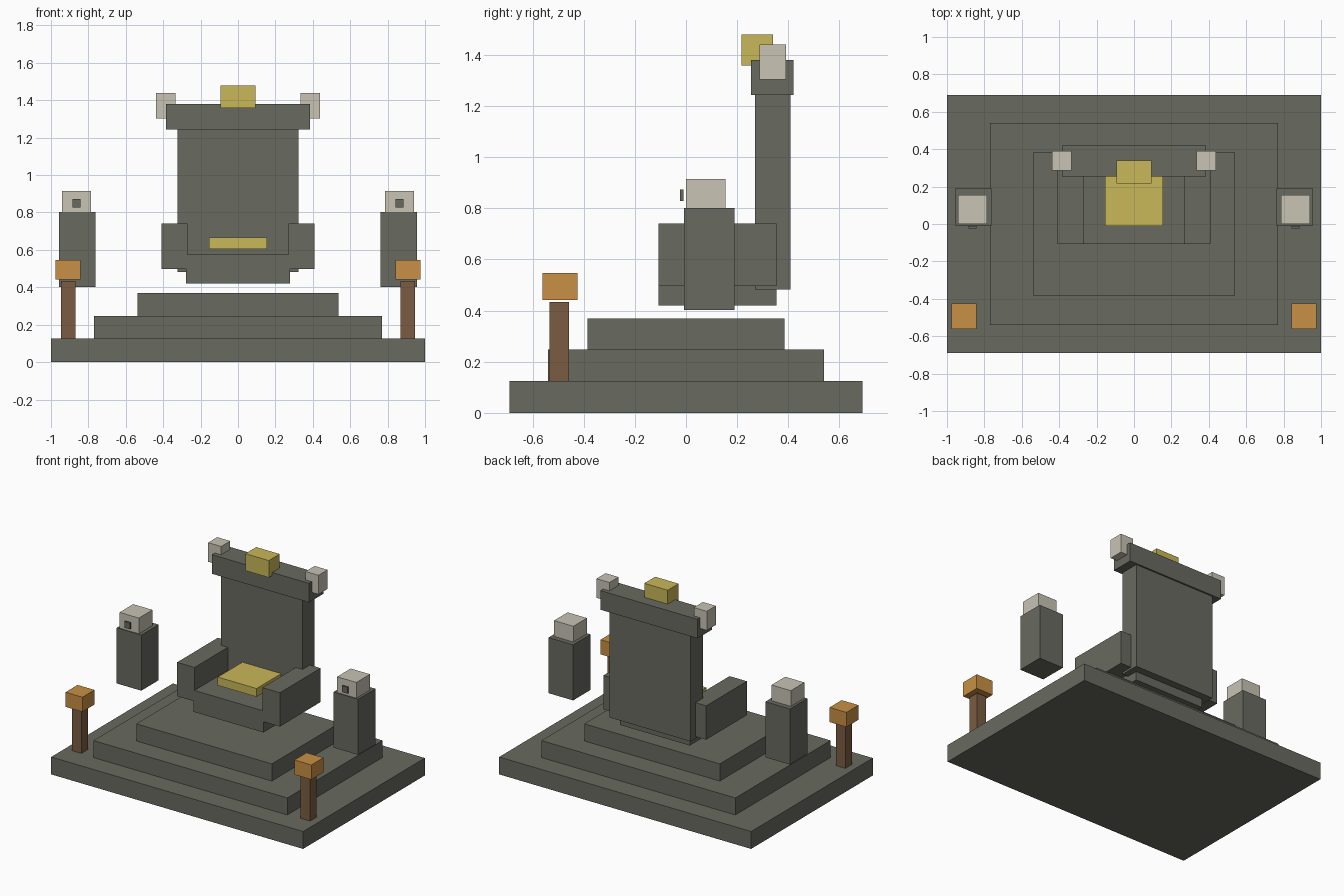
import bpy

default = bpy.data.objects.get("Cube")
if default:
    bpy.data.objects.remove(default, do_unlink=True)


def material(name, rgb):
    m = bpy.data.materials.new(name)
    m.use_nodes = True
    m.diffuse_color = (*rgb, 1)
    m.node_tree.nodes["Principled BSDF"].inputs["Base Color"].default_value = (*rgb, 1)
    return m


stone = material("grey_stone", (0.138, 0.144, 0.114))
gold = material("dull_gold", (0.584, 0.479, 0.098))
bone = material("pale_bone", (0.578, 0.546, 0.462))
flame = material("orange_flame", (0.578, 0.279, 0.060))
wood = material("brown_wood", (0.195, 0.107, 0.054))


def box(name, mat, x, y, z):
    """Box spanning the given (low, high) range on each axis."""
    spans = (x, y, z)
    bpy.ops.mesh.primitive_cube_add(size=1, location=[(a + b) / 2 for a, b in spans])
    ob = bpy.context.object
    ob.name = name
    ob.scale = [b - a for a, b in spans]
    bpy.ops.object.transform_apply(location=False, rotation=False, scale=True)
    ob.data.materials.append(mat)


def centred(name, mat, half, y, z):
    box(name, mat, (-half, half), y, z)


def pair(name, mat, x, y, z):
    box("left_" + name, mat, x, y, z)
    box("right_" + name, mat, (-x[1], -x[0]), y, z)


# Stepped platform
centred("lower_step", stone, 1.0, (-0.69, 0.69), (0, 0.125))
centred("middle_step", stone, 0.77, (-0.54, 0.54), (0.125, 0.247))
centred("upper_step", stone, 0.538, (-0.385, 0.385), (0.247, 0.37))

# Throne
centred("seat", stone, 0.278, (-0.108, 0.354), (0.42, 0.575))
pair("armrest", stone, (0.27, 0.408), (-0.108, 0.354), (0.497, 0.74))
centred("backrest", stone, 0.323, (0.27, 0.408), (0.482, 1.25))
centred("backrest_cap", stone, 0.385, (0.255, 0.42), (1.243, 1.38))
centred("cushion", gold, 0.154, (-0.01, 0.295), (0.605, 0.665))
centred("crest", gold, 0.093, (0.217, 0.34), (1.358, 1.48))
pair("cap_ornament", bone, (0.335, 0.438), (0.287, 0.39), (1.303, 1.44))

# Side guardians
pair("guardian_pillar", stone, (0.763, 0.958), (-0.007, 0.19), (0.403, 0.802))
pair("guardian_head", bone, (0.787, 0.94), (0.0, 0.154), (0.79, 0.915))
pair("guardian_eye", stone, (0.842, 0.886), (-0.023, -0.01), (0.828, 0.873))

# Front torches
pair("torch_post", wood, (0.87, 0.945), (-0.533, -0.457), (0.12, 0.433))
pair("torch_flame", flame, (0.842, 0.976), (-0.562, -0.425), (0.442, 0.547))
